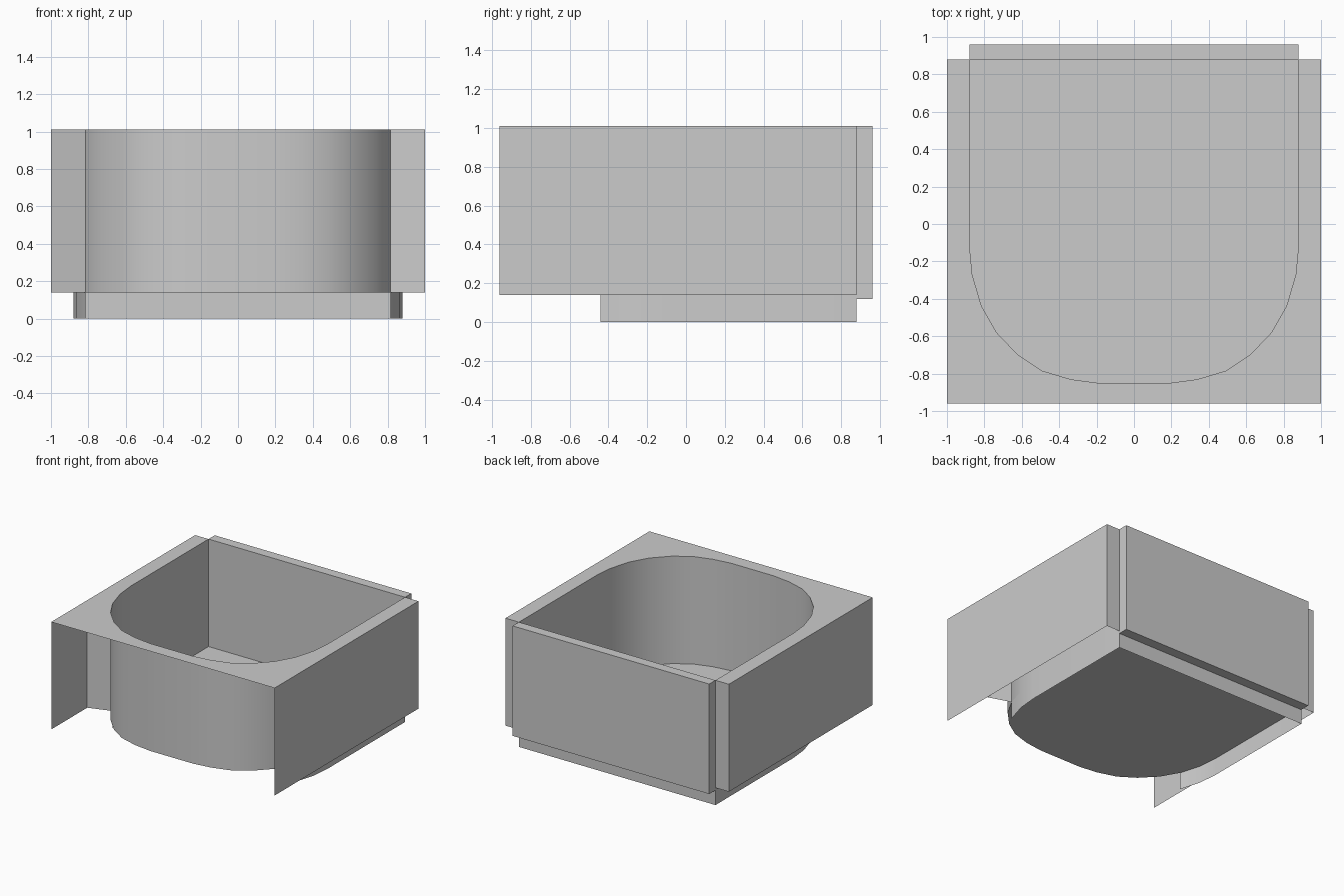
import bpy, bmesh
from math import radians

if "Cube" in bpy.data.objects:
    bpy.data.objects.remove(bpy.data.objects["Cube"])

TOP, BASE, PANEL_BOTTOM = 1.01, 0.14, 0.12
BACK, FRONT, OUT = 0.88, -0.96, 1.0

# Right half of the D-shaped plan, from back corner to front
SIDE = [(0.88, BACK), (0.88, -0.11), (0.865, -0.27), (0.815, -0.44)]
NOSE = [(0.735, -0.58), (0.62, -0.70), (0.49, -0.785), (0.34, -0.83), (0.19, -0.85)]


def mirrored(pts):
    return [(-x, y) for x, y in reversed(pts)]


HALF = SIDE + NOSE
PLAN = HALF + mirrored(HALF)


def finish(name, bm, mirror=False):
    bmesh.ops.recalc_face_normals(bm, faces=bm.faces)
    mesh = bpy.data.meshes.new(name)
    bm.to_mesh(mesh)
    bm.free()
    ob = bpy.data.objects.new(name, mesh)
    bpy.context.collection.objects.link(ob)
    if mirror:
        ob.modifiers.new("Mirror", 'MIRROR')
    return ob


def wall(name, path, z0, z1, closed=False, mirror=False, smooth=False):
    bm = bmesh.new()
    rows = [[bm.verts.new((x, y, z)) for x, y in path] for z in (z0, z1)]
    n = len(path)
    for i in range(n if closed else n - 1):
        j = (i + 1) % n
        bm.faces.new((rows[0][i], rows[0][j], rows[1][j], rows[1][i]))
    ob = finish(name, bm, mirror)
    if smooth:
        bpy.ops.object.select_all(action='DESELECT')
        bpy.context.view_layer.objects.active = ob
        ob.select_set(True)
        bpy.ops.object.shade_smooth_by_angle(angle=radians(30))
    return ob


def plate(name, outline, z, mirror=False):
    bm = bmesh.new()
    face = bm.faces.new([bm.verts.new((x, y, z)) for x, y in outline])
    face.normal_update()
    if face.normal.z < 0:
        face.normal_flip()
    mesh_ob = bpy.data.meshes.new(name)
    bm.to_mesh(mesh_ob)
    bm.free()
    ob = bpy.data.objects.new(name, mesh_ob)
    bpy.context.collection.objects.link(ob)
    if mirror:
        ob.modifiers.new("Mirror", 'MIRROR')
    return ob


# Basin: D-shaped wall, floor, and open-front skirt beneath it
wall("basin_wall", PLAN, BASE, TOP, closed=True, smooth=True)
plate("basin_floor", PLAN, BASE)
wall("base_skirt", mirrored(SIDE) + SIDE, 0.0, BASE, smooth=True)

# Side casing: back end, long outer panel, slanted front closure
wall("side_panel", [(0.88, BACK), (OUT, BACK), (OUT, FRONT)], BASE, TOP, mirror=True)
wall("slanted_closure", [(OUT, -0.50), SIDE[-1]], BASE, TOP, mirror=True)

# Flat rim: two side strips and the front ledge around the curve
plate("side_rim", [(OUT, BACK)] + SIDE + [(OUT, -0.50)], TOP, mirror=True)
curve = [SIDE[-1]] + NOSE
plate("front_rim", [(OUT, FRONT), (OUT, -0.50)] + curve + mirrored(curve)
      + [(-OUT, -0.50), (-OUT, FRONT)], TOP)

# Back panel: thick slab
bm = bmesh.new()
bmesh.ops.create_cube(bm, size=1)
for v in bm.verts:
    v.co = (v.co.x * 1.76, 0.92 + v.co.y * 0.08,
            (TOP + PANEL_BOTTOM) / 2 + v.co.z * (TOP - PANEL_BOTTOM))
finish("back_panel", bm)
